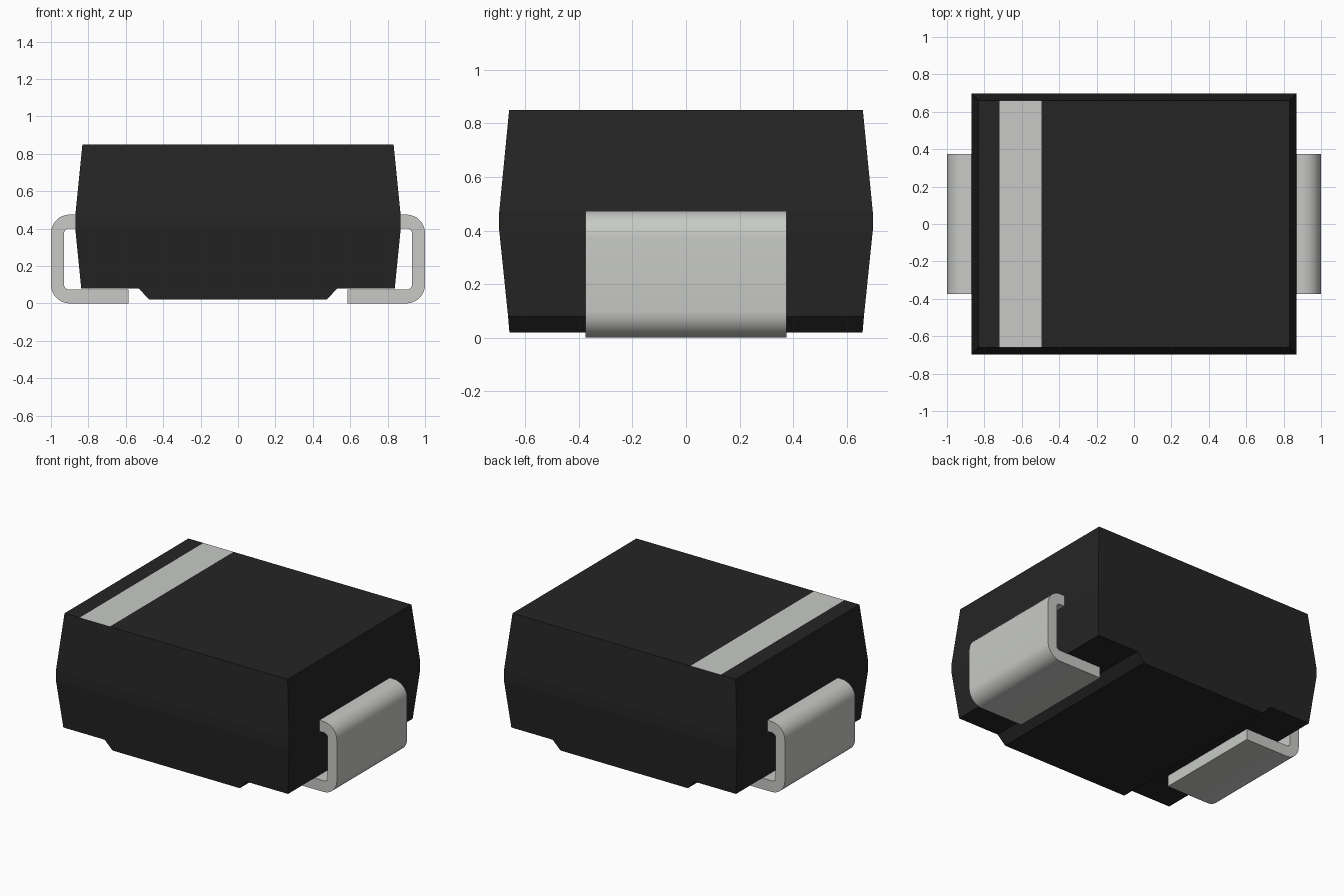
import bpy, bmesh, math

cube = bpy.data.objects.get("Cube")
if cube:
    bpy.data.objects.remove(cube, do_unlink=True)


def material(name, color):
    m = bpy.data.materials.new(name)
    m.use_nodes = True
    m.diffuse_color = (*color, 1)
    m.node_tree.nodes["Principled BSDF"].inputs["Base Color"].default_value = (*color, 1)
    return m


black = material("black plastic", (0.0185, 0.0185, 0.0185))
silver = material("light grey metal", (0.578, 0.591, 0.565))


def finish(bm, name, mats):
    bmesh.ops.recalc_face_normals(bm, faces=bm.faces)
    me = bpy.data.meshes.new(name)
    bm.to_mesh(me)
    bm.free()
    for m in mats:
        me.materials.append(m)
    ob = bpy.data.objects.new(name, me)
    bpy.context.collection.objects.link(ob)
    return ob


# Moulded body: stacked rings, each split in x where the foot begins
FOOT = 0.53
bm = bmesh.new()
rings = []
for z, x, y in [(0.08, 0.838, 0.664), (0.40, 0.87, 0.697), (0.47, 0.87, 0.697), (0.85, 0.832, 0.66)]:
    xs = (-x, -FOOT, FOOT, x)
    rings.append([bm.verts.new((a, -y, z)) for a in xs] +
                 [bm.verts.new((a, y, z)) for a in reversed(xs)])
for low, high in zip(rings, rings[1:]):
    for i in range(8):
        j = (i + 1) % 8
        bm.faces.new((low[i], low[j], high[j], high[i]))
top = bm.faces.new(rings[-1])

# Underside: two raised ledges and a foot with sloped sides
b = rings[0]
bm.faces.new((b[0], b[1], b[6], b[7]))
bm.faces.new((b[2], b[3], b[4], b[5]))
foot_top = [b[1], b[2], b[5], b[6]]
foot = [bm.verts.new((sx * 0.475, sy * 0.659, 0.02))
        for sx, sy in ((-1, -1), (1, -1), (1, 1), (-1, 1))]
for i in range(4):
    j = (i + 1) % 4
    bm.faces.new((foot_top[i], foot_top[j], foot[j], foot[i]))
bm.faces.new(foot)

# Polarity stripe cut into the top face
STRIPE = (-0.72, -0.495)
for x in STRIPE:
    faces = [f for f in bm.faces if all(v.co.z > 0.84 for v in f.verts)]
    geom = faces + list({e for f in faces for e in f.edges}) + list({v for f in faces for v in f.verts})
    bmesh.ops.bisect_plane(bm, geom=geom, plane_co=(x, 0, 0), plane_no=(1, 0, 0))
for f in bm.faces:
    cx = f.calc_center_median().x
    if all(v.co.z > 0.84 for v in f.verts) and STRIPE[0] < cx < STRIPE[1]:
        f.material_index = 1
finish(bm, "body", [black, silver])


def arc(cx, cz, r, start, end, n=8):
    angles = [math.radians(start + (end - start) * i / n) for i in range(n + 1)]
    return [(cx + r * math.cos(a), cz + r * math.sin(a)) for a in angles]


# Folded strip terminals: C-shaped profile extruded along y
R, r = 0.1, 0.025
profile = ([(0.585, 0.0)] + arc(1 - R, R, R, -90, 0) + arc(1 - R, 0.475 - R, R, 0, 90)
           + [(0.80, 0.475), (0.80, 0.40)]
           + arc(0.93 - r, 0.40 - r, r, 90, 0) + arc(0.93 - r, 0.075 + r, r, 0, -90)
           + [(0.585, 0.075)])
for side, name in ((1, "left_terminal"), (-1, "right_terminal")):
    bm = bmesh.new()
    face = bm.faces.new([bm.verts.new((side * x, -0.375, z)) for x, z in profile])
    ext = bmesh.ops.extrude_face_region(bm, geom=[face])
    bmesh.ops.translate(bm, vec=(0, 0.75, 0),
                        verts=[g for g in ext["geom"] if isinstance(g, bmesh.types.BMVert)])
    ob = finish(bm, name, [silver])
    bpy.ops.object.select_all(action='DESELECT')
    ob.select_set(True)
    bpy.context.view_layer.objects.active = ob
    bpy.ops.object.shade_smooth_by_angle(angle=math.radians(30))
